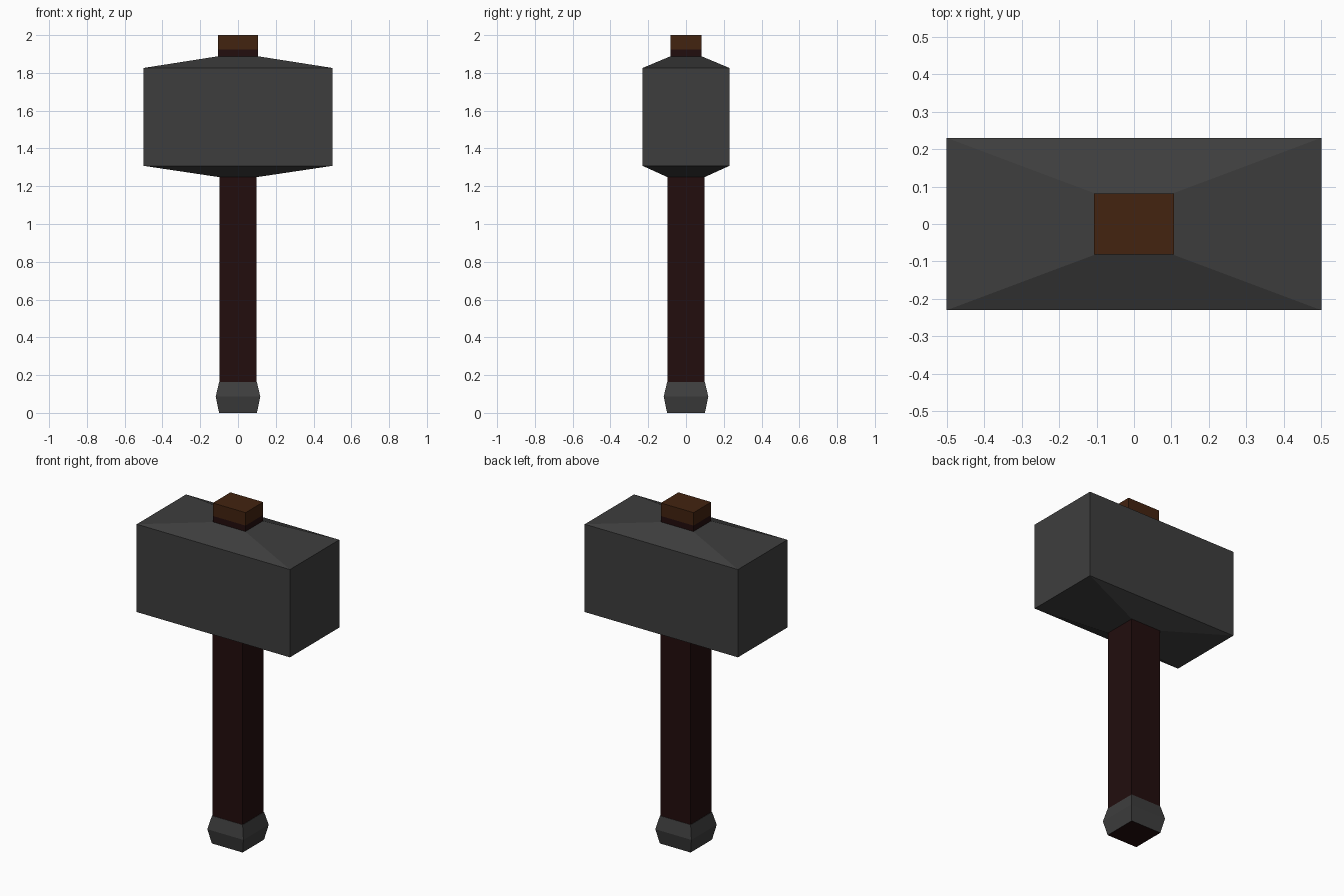
import bpy
import bmesh

cube = bpy.data.objects.get("Cube")
if cube:
    bpy.data.objects.remove(cube, do_unlink=True)


def make_material(name, rgb):
    mat = bpy.data.materials.new(name)
    mat.use_nodes = True
    mat.diffuse_color = (*rgb, 1)
    mat.node_tree.nodes["Principled BSDF"].inputs["Base Color"].default_value = (*rgb, 1)
    return mat


iron = make_material("dark iron", (0.048, 0.048, 0.048))
wrap = make_material("dark red wood", (0.016, 0.004, 0.004))
wood = make_material("brown wood", (0.056, 0.017, 0.005))


def loft(name, sections, materials, rule=None):
    """Stack rectangles (half x, half y, z) into a closed solid."""
    bm = bmesh.new()
    rings = [[bm.verts.new((sx * hx, sy * hy, z))
              for sx, sy in ((-1, -1), (1, -1), (1, 1), (-1, 1))]
             for hx, hy, z in sections]
    bm.faces.new(rings[0][::-1])
    bm.faces.new(rings[-1])
    for low, high in zip(rings, rings[1:]):
        for i in range(4):
            j = (i + 1) % 4
            bm.faces.new((low[i], low[j], high[j], high[i]))
    bmesh.ops.recalc_face_normals(bm, faces=bm.faces)
    if rule:
        for face in bm.faces:
            face.material_index = rule(face)
    mesh = bpy.data.meshes.new(name)
    bm.to_mesh(mesh)
    bm.free()
    for mat in materials:
        mesh.materials.append(mat)
    obj = bpy.data.objects.new(name, mesh)
    bpy.context.collection.objects.link(obj)
    return obj


# Heavy head, tapering to the handle above and below
loft("hammer_head", [(0.098, 0.098, 1.248), (0.5, 0.23, 1.308),
                     (0.5, 0.23, 1.826), (0.105, 0.082, 1.888)], [iron])

# Square grip
loft("handle", [(0.098, 0.098, 0.16), (0.098, 0.098, 1.25)], [wrap])

# Handle end above the head: dark band below, brown wood on top
loft("handle_top", [(0.105, 0.081, 1.88), (0.106, 0.081, 1.923), (0.107, 0.082, 2.0)],
     [wood, wrap], lambda f: int(f.calc_center_median().z < 1.92))

# Flared pommel with the handle wood showing underneath
loft("pommel", [(0.1, 0.1, 0), (0.118, 0.118, 0.086), (0.1, 0.1, 0.163)],
     [iron, wrap], lambda f: int(f.normal.z < -0.9))
